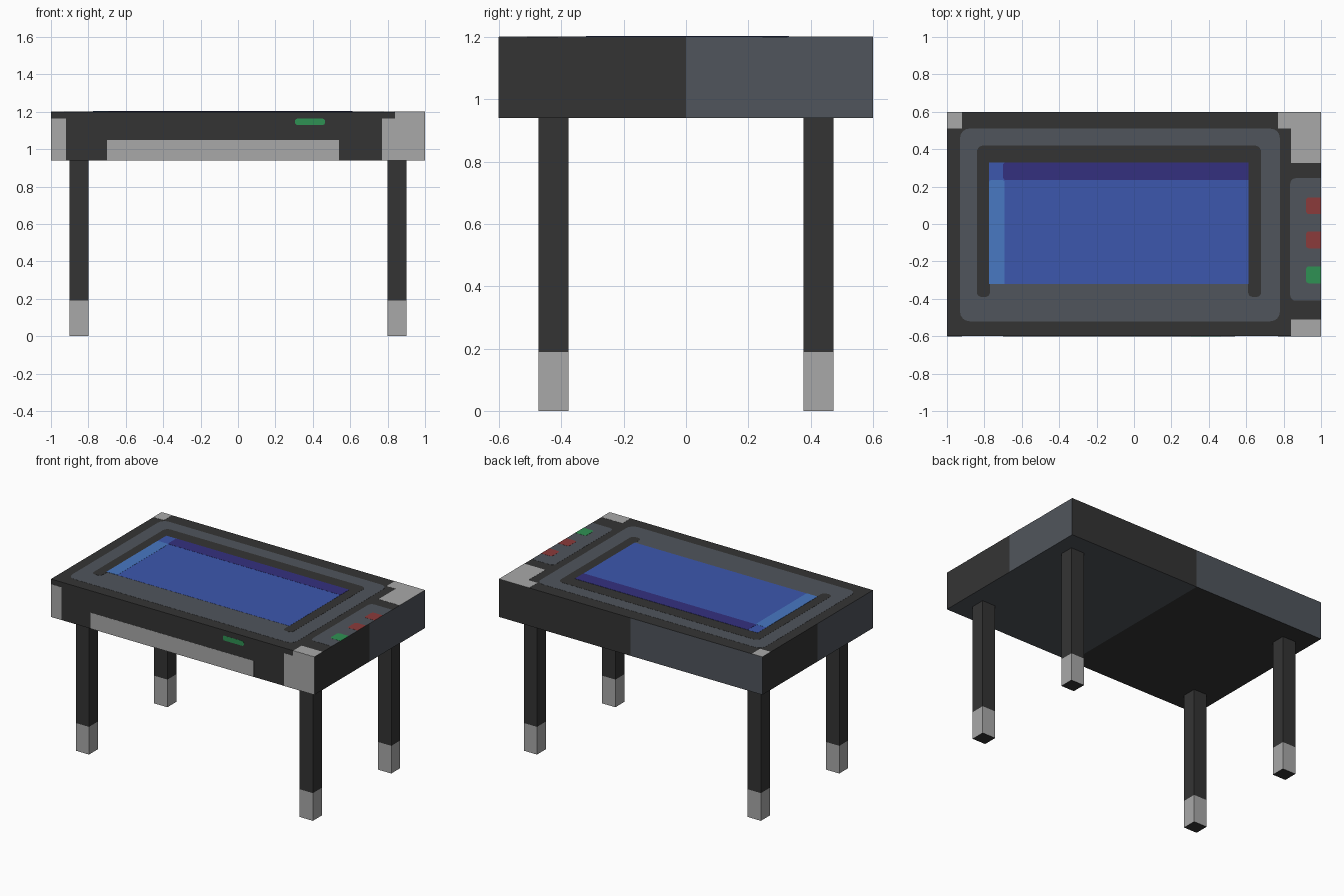
import bpy, bmesh, math
from mathutils import Matrix, Vector

cube = bpy.data.objects.get("Cube")
if cube:
    bpy.data.objects.remove(cube)


def material(name, hex_code):
    """Flat material from an sRGB hex code."""
    values = [int(hex_code[i:i + 2], 16) / 255 for i in (0, 2, 4)]
    lin = [v / 12.92 if v <= 0.04045 else ((v + 0.055) / 1.055) ** 2.4 for v in values]
    m = bpy.data.materials.new(name)
    m.use_nodes = True
    m.diffuse_color = (*lin, 1)
    m.node_tree.nodes["Principled BSDF"].inputs["Base Color"].default_value = (*lin, 1)
    return m


DARK = material("charcoal", "343434")
SLATE = material("slate grey", "50555c")
LIGHT = material("light grey", "a9a9a9")
BLUE = material("screen blue", "3c57ae")
PURPLE = material("deep purple", "34307f")
SKY = material("light blue", "4878c2")
RED = material("button red", "8b3b3b")
GREEN = material("button green", "2f9153")


def finish(name, bm, mats):
    bmesh.ops.recalc_face_normals(bm, faces=bm.faces)
    mesh = bpy.data.meshes.new(name)
    bm.to_mesh(mesh)
    bm.free()
    for m in mats:
        mesh.materials.append(m)
    obj = bpy.data.objects.new(name, mesh)
    bpy.context.collection.objects.link(obj)
    return obj


def box(size, centre):
    bm = bmesh.new()
    bmesh.ops.create_cube(bm, size=1, matrix=Matrix.Translation(centre) @ Matrix.Diagonal((*size, 1)))
    return bm


def cut(bm, point, normal):
    bmesh.ops.bisect_plane(bm, geom=bm.verts[:] + bm.edges[:] + bm.faces[:],
                           plane_co=point, plane_no=normal)


STEP = 0.0008
TOP = Matrix.Translation((0, 0, 1.2))
FRONT = Matrix.Translation((0, -0.6, 0)) @ Matrix.Rotation(math.pi / 2, 4, "X")


def plate(name, mat, x0, x1, y0, y1, level=1, radius=0, corners="abcd", place=TOP):
    """Thin plate; corners a-d run from lower left anticlockwise and may be rounded."""
    points = []
    spots = [("a", x0, y0, 1, 1), ("b", x1, y0, -1, 1), ("c", x1, y1, -1, -1), ("d", x0, y1, 1, -1)]
    for i, (key, x, y, sx, sy) in enumerate(spots):
        if radius and key in corners:
            for k in range(5):
                a = math.pi + (i + k / 4) * math.pi / 2
                points.append((x + sx * radius + radius * math.cos(a),
                               y + sy * radius + radius * math.sin(a)))
        else:
            points.append((x, y))
    bm = bmesh.new()
    face = bm.faces.new([bm.verts.new((x, y, (level - 1) * STEP)) for x, y in points])
    grown = bmesh.ops.extrude_face_region(bm, geom=[face])["geom"]
    bmesh.ops.translate(bm, vec=(0, 0, STEP),
                        verts=[v for v in grown if isinstance(v, bmesh.types.BMVert)])
    bm.transform(place)
    return finish(name, bm, [mat])


# Table body, each side and the underside split into two tones
bm = box((2, 1.2, 0.26), (0, 0, 1.07))
cut(bm, (0, 0, 0), (1, 0, 0))
cut(bm, (0, 0, 0), (0, 1, 0))
for f in bm.faces:
    n, c = f.normal, f.calc_center_median()
    f.material_index = int((n.x > 0.5 and c.y > 0) or (n.x < -0.5 and c.y < 0)
                           or (n.y > 0.5 and c.x < 0) or (n.z < -0.5 and c.x > 0))
finish("table_body", bm, [DARK, SLATE])

# Legs with light feet
for sx, side in ((-1, "right"), (1, "left")):
    for sy, end in ((-1, "front"), (1, "back")):
        bm = box((0.1, 0.096, 0.94), (sx * 0.85, sy * 0.425, 0.47))
        cut(bm, (0, 0, 0.19), (0, 0, 1))
        for f in bm.faces:
            f.material_index = int(f.calc_center_median().z < 0.19 and abs(f.normal.z) < 0.5)
        finish(f"{end}_{side}_leg", bm, [DARK, LIGHT])

# Screen surround
plate("screen_frame", SLATE, -0.93, 0.78, -0.52, 0.51, 1, 0.05)
plate("bezel_back", DARK, -0.84, 0.68, 0.33, 0.42, 2, 0.035, "cd")
plate("bezel_right", DARK, -0.84, -0.77, -0.39, 0.33, 2, 0.025, "ab")
plate("bezel_left", DARK, 0.61, 0.68, -0.39, 0.33, 2, 0.025, "ab")

# Screen with its painted rims
plate("screen", BLUE, -0.775, 0.613, -0.32, 0.33, 3)
plate("screen_shadow", PURPLE, -0.7, 0.613, 0.235, 0.33, 4, 0.015, "ad")
plate("screen_glow", SKY, -0.775, -0.692, -0.32, 0.235, 4, 0.012, "cd")

# Control panel and buttons
plate("control_panel", SLATE, 0.835, 1, -0.41, 0.245, 1, 0.03, "ad")
for name, mat, y in (("red_button_back", RED, 0.098), ("red_button_front", RED, -0.085),
                     ("green_button", GREEN, -0.272)):
    plate(name, mat, 0.92, 1, y - 0.045, y + 0.045, 2, 0.015, "ad")

# Light corner patches on the top
plate("corner_back_right", LIGHT, -1, -0.92, 0.51, 0.6)
plate("corner_back_left", LIGHT, 0.77, 1, 0.51, 0.6)
plate("corner_back_left_tail", LIGHT, 0.84, 1, 0.325, 0.51)
plate("corner_front_left", LIGHT, 0.84, 1, -0.6, -0.51)

# Front face patches and indicator
plate("front_patch_right", LIGHT, -1, -0.92, 0.94, 1.165, place=FRONT)
plate("front_patch_left", LIGHT, 0.77, 1, 0.94, 1.165, place=FRONT)
plate("front_patch_left_top", LIGHT, 0.84, 1, 1.165, 1.2, place=FRONT)
plate("front_panel", LIGHT, -0.7, 0.54, 0.94, 1.05, place=FRONT)
plate("front_indicator", GREEN, 0.305, 0.465, 1.13, 1.163, 1, 0.012, place=FRONT)
